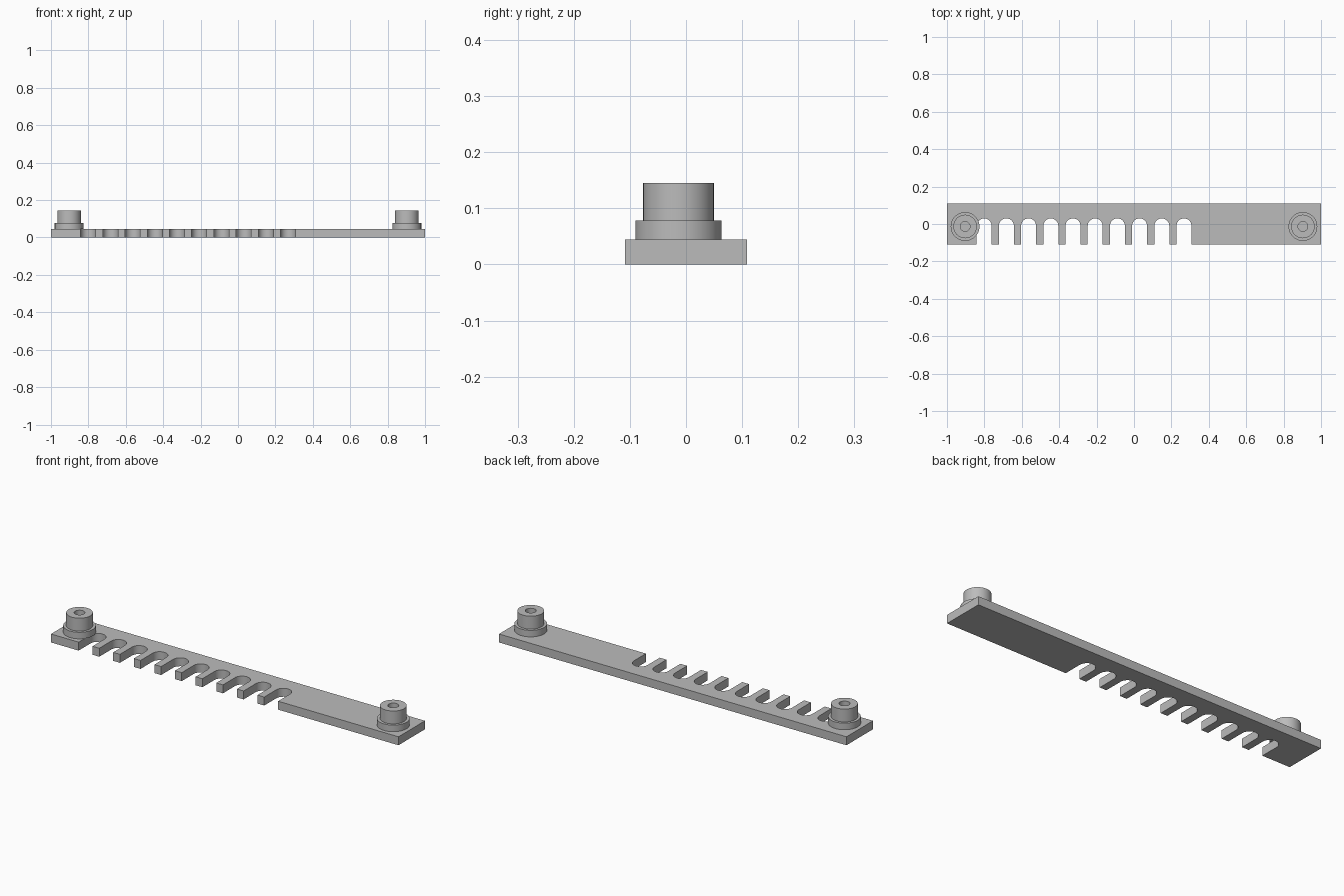
import bpy, bmesh, math

old = bpy.data.objects.get("Cube")
if old:
    bpy.data.objects.remove(old, do_unlink=True)

grey = bpy.data.materials.new("plain grey")
grey.use_nodes = True
colour = (0.5, 0.5, 0.5, 1)
grey.diffuse_color = colour
grey.node_tree.nodes["Principled BSDF"].inputs["Base Color"].default_value = colour


def finish(bm, name):
    bmesh.ops.recalc_face_normals(bm, faces=bm.faces)
    mesh = bpy.data.meshes.new(name)
    bm.to_mesh(mesh)
    bm.free()
    mesh.materials.append(grey)
    obj = bpy.data.objects.new(name, mesh)
    bpy.context.collection.objects.link(obj)
    bpy.ops.object.select_all(action="DESELECT")
    obj.select_set(True)
    bpy.context.view_layer.objects.active = obj
    bpy.ops.object.shade_smooth_by_angle(angle=math.radians(30))
    return obj


# Notched plate: one outline with round-ended slots along the front edge
HALF_WIDTH, THICKNESS = 0.109, 0.044
SLOT_RADIUS, SLOT_Y, SLOT_COUNT = 0.04, -0.01, 10
FIRST_SLOT, PITCH, ARC_STEPS = -0.801, 0.1187, 16

outline = [(-1, HALF_WIDTH), (-1, -HALF_WIDTH)]
for i in range(SLOT_COUNT):
    x = FIRST_SLOT + i * PITCH
    outline.append((x - SLOT_RADIUS, -HALF_WIDTH))
    for k in range(ARC_STEPS + 1):
        a = math.pi * (1 - k / ARC_STEPS)
        outline.append((x + SLOT_RADIUS * math.cos(a), SLOT_Y + SLOT_RADIUS * math.sin(a)))
    outline.append((x + SLOT_RADIUS, -HALF_WIDTH))
outline += [(1, -HALF_WIDTH), (1, HALF_WIDTH)]

bm = bmesh.new()
base = bm.faces.new([bm.verts.new((x, y, 0)) for x, y in outline])
ext = bmesh.ops.extrude_face_region(bm, geom=[base], use_keep_orig=True)
top = [v for v in ext["geom"] if isinstance(v, bmesh.types.BMVert)]
bmesh.ops.translate(bm, verts=top, vec=(0, 0, THICKNESS))
finish(bm, "notched_plate")


# Flanged bushings: stepped profile (radius, height) spun around a blind bore
def bushing(name, x):
    profile = [(0, THICKNESS), (0.077, THICKNESS), (0.077, 0.078), (0.063, 0.078),
               (0.063, 0.145), (0.026, 0.145), (0.026, 0.05), (0, 0.05)]
    bm = bmesh.new()
    verts = [bm.verts.new((r, 0, z)) for r, z in profile]
    edges = [bm.edges.new(pair) for pair in zip(verts, verts[1:])]
    bmesh.ops.spin(bm, geom=verts + edges, cent=(0, 0, 0), axis=(0, 0, 1),
                   angle=math.tau, steps=48, use_merge=True)
    bmesh.ops.remove_doubles(bm, verts=bm.verts, dist=0.0001)
    finish(bm, name).location = (x, -0.0133, 0)


bushing("left_bushing", 0.903)
bushing("right_bushing", -0.903)
